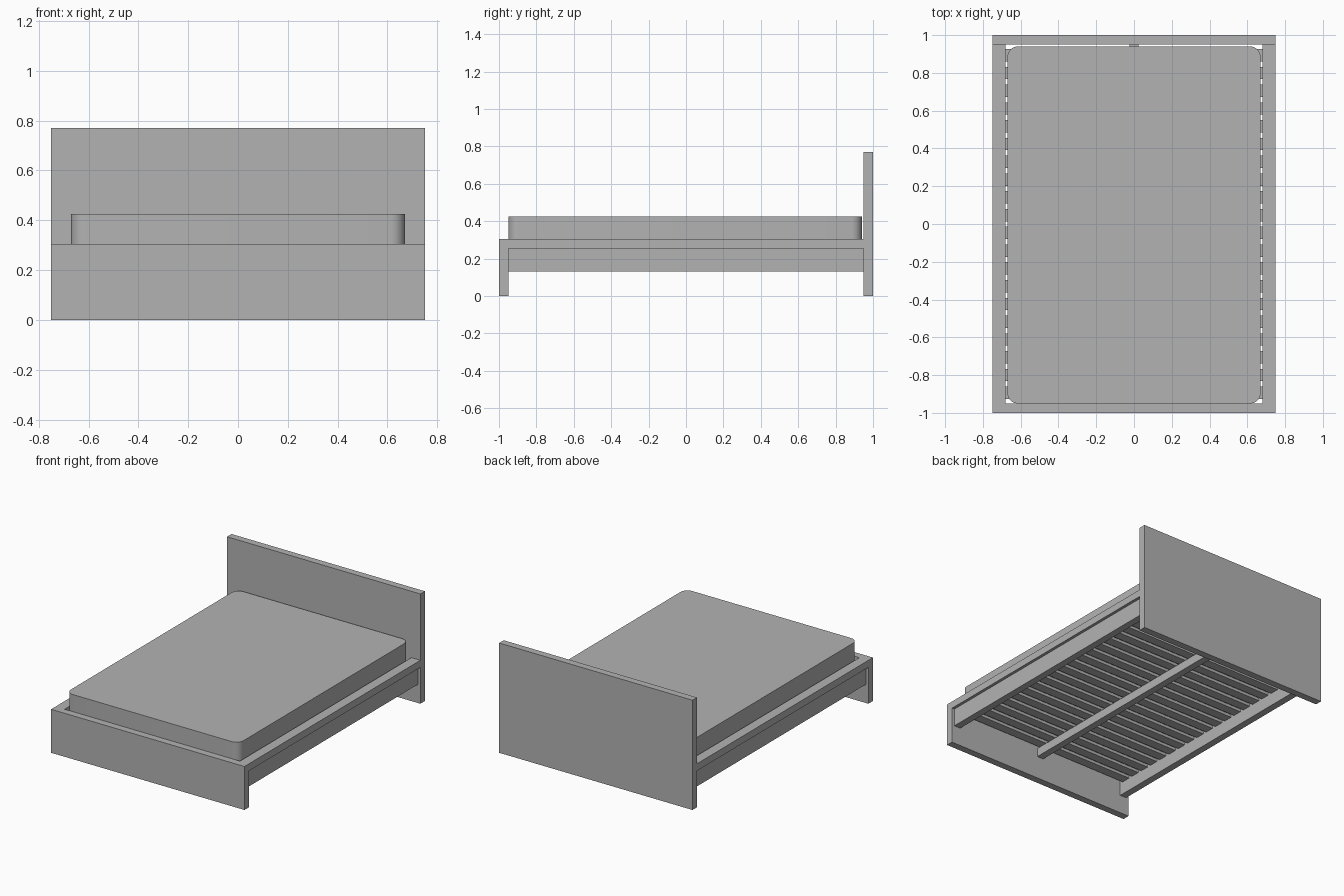
import bpy
import bmesh
import math

old = bpy.data.objects.get("Cube")
if old:
    bpy.data.objects.remove(old, do_unlink=True)

grey = bpy.data.materials.new("plain_grey")
grey.use_nodes = True
colour = (0.45, 0.45, 0.45, 1)
grey.diffuse_color = colour
grey.node_tree.nodes["Principled BSDF"].inputs["Base Color"].default_value = colour


def box(name, x, y, z, corner=0):
    """Box from (min, max) ranges, with optional rounded upright edges."""
    bm = bmesh.new()
    bmesh.ops.create_cube(bm, size=1)
    for v in bm.verts:
        v.co = [r[0] if c < 0 else r[1] for c, r in zip(v.co, (x, y, z))]
    if corner:
        upright = [e for e in bm.edges
                   if abs(e.verts[0].co.z - e.verts[1].co.z) > 0.01]
        bmesh.ops.bevel(bm, geom=upright, offset=corner, segments=8,
                        profile=0.5, affect='EDGES')
    mesh = bpy.data.meshes.new(name)
    bm.to_mesh(mesh)
    bm.free()
    mesh.materials.append(grey)
    obj = bpy.data.objects.new(name, mesh)
    bpy.context.collection.objects.link(obj)
    return obj


# End boards
box("headboard", (-0.75, 0.75), (0.95, 1.0), (0, 0.77))
box("footboard", (-0.75, 0.75), (-1.0, -0.95), (0, 0.305))

# Side rails: a flat cap over a recessed plank
for side, s in (("left", 1), ("right", -1)):
    cap = sorted((s * 0.68, s * 0.75))
    plank = sorted((s * 0.68, s * 0.73))
    box(side + "_rail_cap", cap, (-0.95, 0.95), (0.255, 0.305))
    box(side + "_rail_plank", plank, (-0.95, 0.95), (0.13, 0.255))

# Centre beam carrying the slats
box("centre_beam", (-0.025, 0.025), (-0.95, 0.95), (0.16, 0.22))

# Slats across the frame
COUNT, WIDTH = 20, 0.065
pitch = 1.88 / COUNT
for i in range(COUNT):
    y = -0.94 + pitch * (i + 0.5)
    box(f"slat_{i + 1}", (-0.68, 0.68), (y - WIDTH / 2, y + WIDTH / 2), (0.22, 0.24))

# Mattress
mattress = box("mattress", (-0.67, 0.67), (-0.95, 0.94), (0.24, 0.425), 0.055)
bpy.ops.object.select_all(action='DESELECT')
mattress.select_set(True)
bpy.context.view_layer.objects.active = mattress
bpy.ops.object.shade_smooth_by_angle(angle=math.radians(35))
